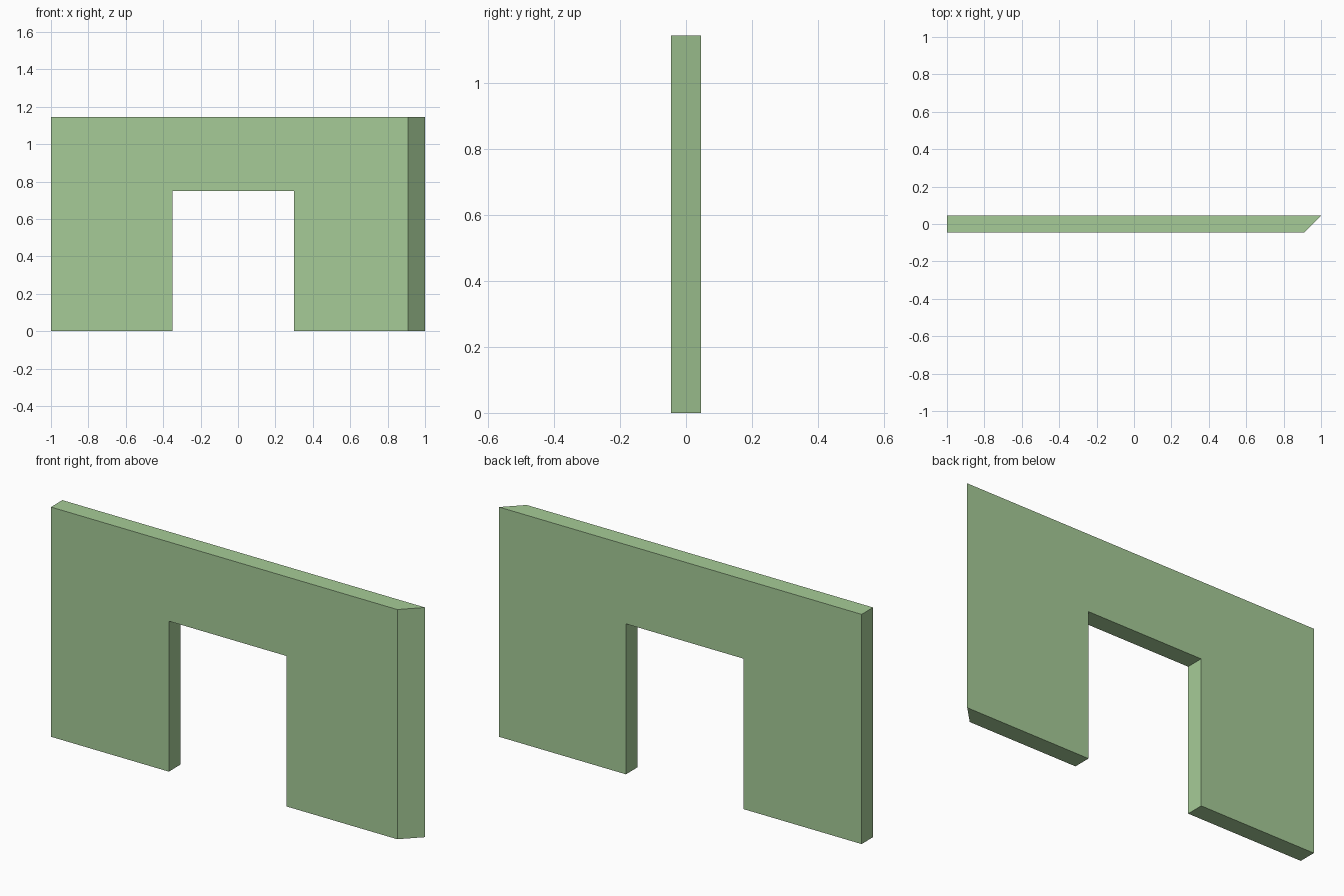
import bpy, bmesh

if "Cube" in bpy.data.objects:
    bpy.data.objects.remove(bpy.data.objects["Cube"])

HALF_T = 0.045     # half wall thickness
HEIGHT = 1.145
LEFT, RIGHT, DOOR_TOP = -0.35, 0.30, 0.75

# Wall outline with doorway notch, drawn on the back face
outline = [(-1, 0), (LEFT, 0), (LEFT, DOOR_TOP), (RIGHT, DOOR_TOP),
           (RIGHT, 0), (1, 0), (1, HEIGHT), (-1, HEIGHT)]
bm = bmesh.new()
back = bm.faces.new([bm.verts.new((x, HALF_T, z)) for x, z in outline])

# Extrude to the front and mitre the right end at 45 degrees
ext = bmesh.ops.extrude_face_region(bm, geom=[back], use_keep_orig=True)
for v in [g for g in ext["geom"] if isinstance(g, bmesh.types.BMVert)]:
    v.co.y = -HALF_T
    if v.co.x > 0.99:
        v.co.x -= 2 * HALF_T
bmesh.ops.recalc_face_normals(bm, faces=bm.faces)

mesh = bpy.data.meshes.new("doorway_wall")
bm.to_mesh(mesh)
bm.free()
wall = bpy.data.objects.new("doorway_wall", mesh)
bpy.context.collection.objects.link(wall)

# Soft green finish
mat = bpy.data.materials.new("wall_green")
mat.diffuse_color = (0.38, 0.60, 0.31, 1)
mat.use_nodes = True
mat.node_tree.nodes["Principled BSDF"].inputs["Base Color"].default_value = mat.diffuse_color
mesh.materials.append(mat)
